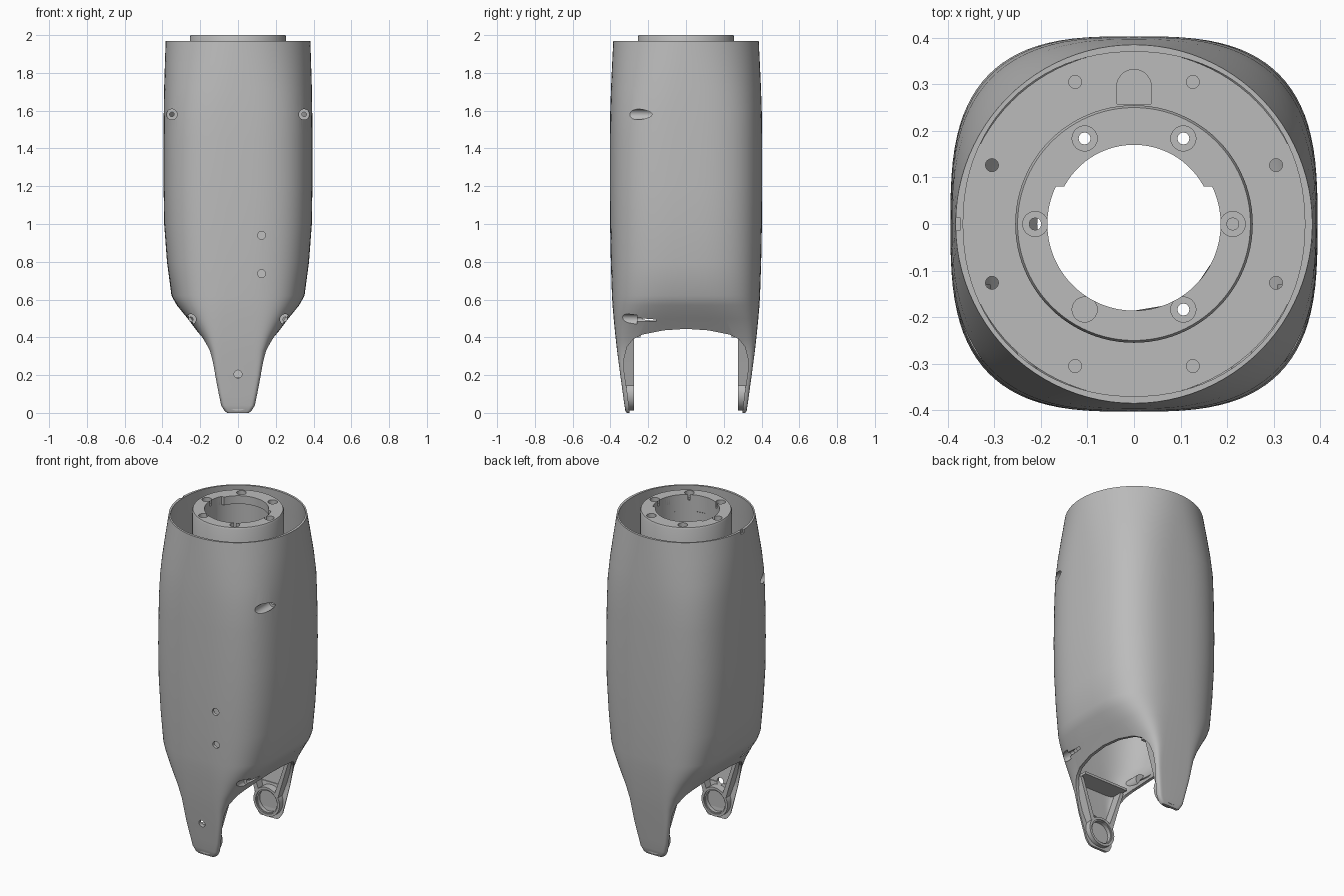
import bpy, bmesh, math
from mathutils import Matrix, Vector

cube = bpy.data.objects.get("Cube")
if cube:
    bpy.data.objects.remove(cube, do_unlink=True)

grey = bpy.data.materials.new("satin grey")
grey.use_nodes = True
grey.diffuse_color = (0.5, 0.5, 0.5, 1)
grey.node_tree.nodes["Principled BSDF"].inputs["Base Color"].default_value = (0.5, 0.5, 0.5, 1)


def finish(name, bm):
    bmesh.ops.recalc_face_normals(bm, faces=bm.faces)
    mesh = bpy.data.meshes.new(name)
    bm.to_mesh(mesh)
    bm.free()
    mesh.materials.append(grey)
    ob = bpy.data.objects.new(name, mesh)
    bpy.context.collection.objects.link(ob)
    return ob


def skin(name, rings, closed=False):
    """Bridge a series of rings, either capped or joined back to the start."""
    bm = bmesh.new()
    loops = [[bm.verts.new(p) for p in ring] for ring in rings]
    pairs = list(zip(loops, loops[1:]))
    if closed:
        pairs.append((loops[-1], loops[0]))
    else:
        bm.faces.new(loops[0])
        bm.faces.new(loops[-1])
    n = len(loops[0])
    for lo, hi in pairs:
        for i in range(n):
            j = (i + 1) % n
            bm.faces.new((lo[i], lo[j], hi[j], hi[i]))
    return finish(name, bm)


def section(z, a, b, power, n=96):
    """Superellipse cross-section."""
    ring = []
    for i in range(n):
        t = 2 * math.pi * i / n
        c, s = math.cos(t), math.sin(t)
        ring.append((a * math.copysign(abs(c) ** (2 / power), c),
                     b * math.copysign(abs(s) ** (2 / power), s), z))
    return ring


def lathe(name, profile):
    return skin(name, [section(z, r, r, 2) for r, z in profile], closed=True)


def cylinder(name, start, end, radius, sides=32):
    start, end = Vector(start), Vector(end)
    axis = end - start
    turn = axis.to_track_quat('Z', 'Y').to_matrix().to_4x4()
    bm = bmesh.new()
    bmesh.ops.create_cone(bm, cap_ends=True, segments=sides, radius1=radius, radius2=radius,
                          depth=axis.length, matrix=Matrix.Translation((start + end) / 2) @ turn)
    return finish(name, bm)


def box(name, lo, hi):
    rings = [[(lo[0], lo[1], z), (hi[0], lo[1], z), (hi[0], hi[1], z), (lo[0], hi[1], z)]
             for z in (lo[2], hi[2])]
    return skin(name, rings)


def cut(ob, tool):
    """Subtract the tool from the object and discard the tool."""
    tool.hide_render = True
    mod = ob.modifiers.new("cut", 'BOOLEAN')
    mod.operation, mod.solver, mod.object = 'DIFFERENCE', 'EXACT', tool
    bpy.context.view_layer.update()
    result = bpy.data.meshes.new_from_object(ob.evaluated_get(bpy.context.evaluated_depsgraph_get()))
    ob.modifiers.clear()
    ob.data = result
    bpy.data.objects.remove(tool, do_unlink=True)


# Outer body: height, half width, half depth, squareness
STATIONS = [(0, .06, .314, 12), (.01, .075, .32, 12), (.04, .092, .326, 14), (.1, .105, .334, 14),
            (.2, .125, .348, 14), (.27, .138, .357, 12), (.33, .155, .365, 9), (.4, .192, .373, 6.5),
            (.5, .267, .383, 4.4), (.57, .324, .389, 3.5), (.62, .352, .392, 3.2), (.8, .376, .398, 3.05),
            (1, .391, .402, 3), (1.2, .394, .403, 3), (1.45, .394, .403, 2.9),
            (1.6, .393, .401, 2.8), (1.72, .391, .397, 2.55), (1.85, .387, .391, 2.25),
            (1.97, .383, .385, 2)]
WALL = .018
body = skin("body_shell", [section(*s) for s in STATIONS])
void = skin("void", [section(z + (.1 if z > 1.9 else 0), a - WALL, b - WALL, p)
                     for z, a, b, p in STATIONS if z > .15])

# Screw pockets, with sleeves left standing inside the hollow
SCREWS = [(side * x, z, y) for side in (-1, 1) for x, z, y in ((.35, 1.58, -.16), (.25, .495, -.26))]
for x, z, y in SCREWS:
    cut(void, cylinder("sleeve", (x, -.6, z), (x, y + .03, z), .042))
cut(body, void)
for x, z, y in SCREWS:
    cut(body, cylinder("pocket", (x, -.6, z), (x, y, z), .028))
    cut(body, cylinder("screw_hole", (x, -.6, z), (x, y + .1, z), .012))

# Arch through the sides that leaves the two prongs
HALF_ARCH = [(.293, -.05), (.31, .1), (.328, .22), (.327, .29), (.312, .35),
             (.28, .39), (.23, .415), (.12, .437)]
arch_line = HALF_ARCH + [(0, .445)] + [(-y, z) for y, z in reversed(HALF_ARCH)]
cut(body, skin("arch", [[(x, y, z) for y, z in arch_line] for x in (-.6, .6)]))

# Small front holes and rim notch
for x, z in ((.125, .94), (.125, .737), (0, .205)):
    cut(body, cylinder("front_hole", (x, -.6, z), (x, -.3, z), .021, 20))
cut(body, box("rim_notch", (-.42, -.014, 1.95), (-.374, .014, 2)))

# Recessed deck with a ring of holes and a cable slot
deck = lathe("deck", [(.252, 1.68), (.372, 1.68), (.372, 1.7), (.252, 1.7)])
for k in range(8):
    t = math.radians(22.5 + 45 * k)
    x, y = .33 * math.cos(t), .33 * math.sin(t)
    cut(deck, cylinder("deck_hole", (x, y, 1.6), (x, y, 1.8), .014, 16))
cut(deck, box("slot", (-.037, .258, 1.6), (.037, .295, 1.8)))
cut(deck, cylinder("slot_end", (0, .295, 1.6), (0, .295, 1.8), .037))

# Collar with a half lip around the bore and six counterbored through holes
collar = lathe("collar", [(.186, 1.68), (.255, 1.68), (.255, 1.99), (.25, 2),
                          (.17, 2), (.17, 1.95), (.186, 1.95)])
lip_relief = cylinder("lip_relief", (0, 0, 1.9), (0, 0, 2.1), .186, 96)
cut(lip_relief, box("relief_limit", (-.3, .08, 1.8), (.3, .4, 2.2)))
cut(collar, lip_relief)
for k in range(6):
    t = math.radians(60 * k)
    x, y = .212 * math.cos(t), .212 * math.sin(t)
    cut(collar, cylinder("counterbore", (x, y, 1.965), (x, y, 2.1), .027, 24))
    cut(collar, cylinder("bolt_hole", (x, y, 1.5), (x, y, 2.1), .013, 12))

# Prong interiors: pivot ring, two splayed ribs and a ledge
parts = [body, deck, collar]
for label, s in (("front", -1), ("back", 1)):
    ring = cylinder(label + "_pivot_ring", (0, s * .275, .1), (0, s * .322, .1), .088, 48)
    cut(ring, cylinder("pivot_pocket", (0, s * .2, .1), (0, s * .305, .1), .066, 48))
    cut(ring, cylinder("pivot_recess", (0, s * .2, .1), (0, s * .282, .1), .073, 48))
    parts.append(ring)
    for side_name, side in (("right", -1), ("left", 1)):
        outline = [(.055, .165), (.078, .145), (.112, .26), (.155, .4), (.135, .4), (.092, .27)]
        parts.append(skin(f"{label}_{side_name}_rib",
                          [[(side * x, y, z) for x, z in outline] for y in (s * .275, s * .335)]))
    near, far = sorted((s * .24, s * .355))
    parts.append(box(label + "_ledge", (-.15, near, .4), (.15, far, .415)))

# Smooth shading with crisp edges
bpy.ops.object.select_all(action='DESELECT')
for ob in parts:
    ob.select_set(True)
bpy.context.view_layer.objects.active = body
bpy.ops.object.shade_smooth_by_angle(angle=math.radians(28))
